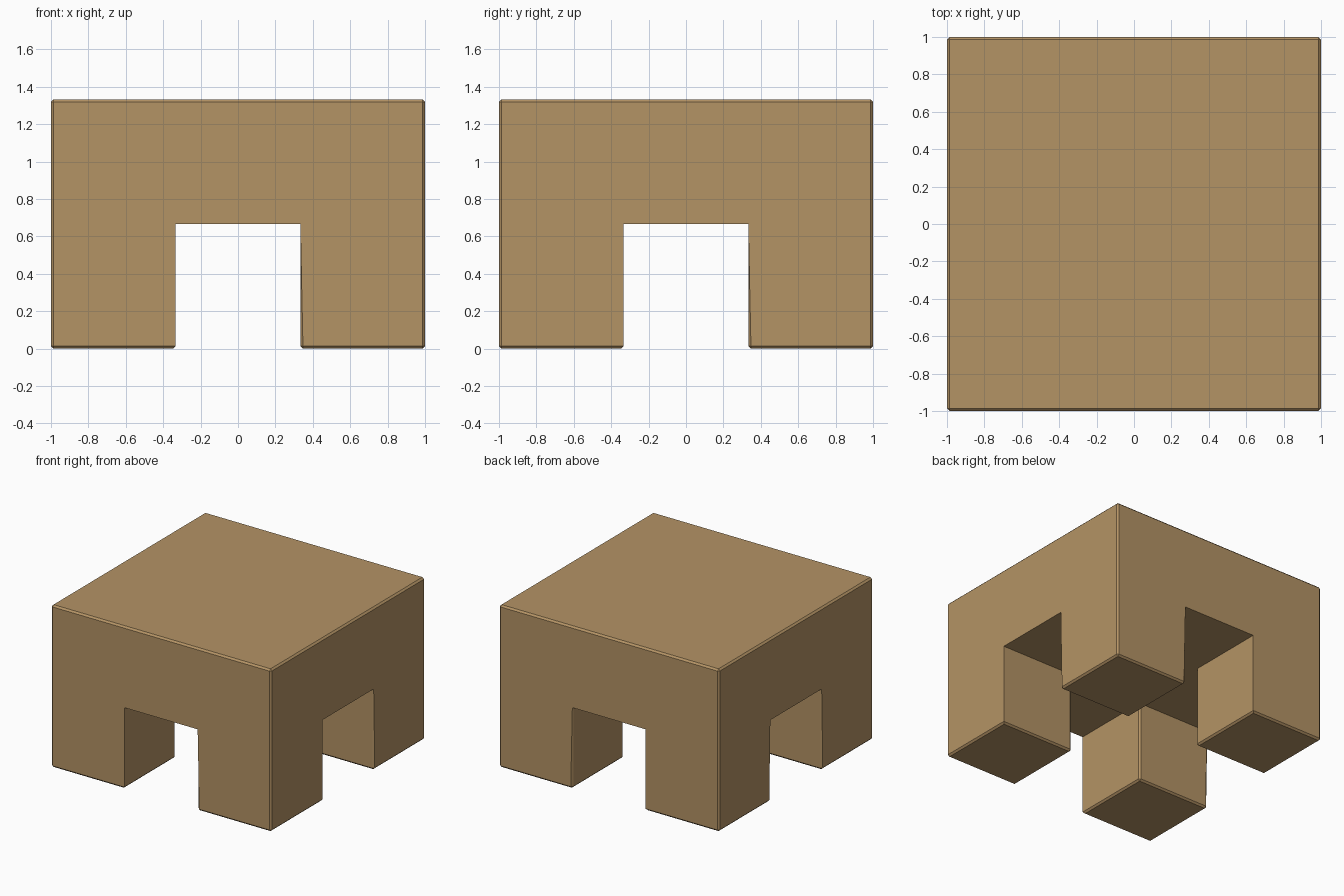
import bpy, bmesh
from mathutils import Vector

if "Cube" in bpy.data.objects:
    bpy.data.objects.remove(bpy.data.objects["Cube"])

T = 1 / 3
XY = [-1, -T, T, 1]          # thirds across
Z = [0, 2 * T, 4 * T]        # leg level, slab level

bm = bmesh.new()


def filled(i, j, k):
    # slab layer is solid, leg layer only has the four corners
    if not (0 <= i < 3 and 0 <= j < 3 and 0 <= k < 2):
        return False
    return k == 1 or (i != 1 and j != 1)


# exposed faces of the block pattern
for i in range(3):
    for j in range(3):
        for k in range(2):
            if not filled(i, j, k):
                continue
            cell = (i, j, k)
            for axis in range(3):
                for side in (0, 1):
                    n = list(cell)
                    n[axis] += 2 * side - 1
                    if filled(*n):
                        continue
                    u, v = (axis + 1) % 3, (axis + 2) % 3
                    pts = []
                    for du, dv in ((0, 0), (1, 0), (1, 1), (0, 1)):
                        c = list(cell)
                        c[axis] += side
                        c[u] += du
                        c[v] += dv
                        pts.append(bm.verts.new((XY[c[0]], XY[c[1]], Z[c[2]])))
                    bm.faces.new(pts if side else pts[::-1])

# weld and merge flat areas
bmesh.ops.remove_doubles(bm, verts=bm.verts[:], dist=1e-4)
bmesh.ops.dissolve_limit(bm, angle_limit=0.02, verts=bm.verts[:], edges=bm.edges[:])
bmesh.ops.recalc_face_normals(bm, faces=bm.faces[:])
bm.normal_update()


def near(a, b):
    return abs(a - b) < 0.01


def chamfered(e):
    # convex edges, except the opening lintels and a few plain opening sides
    if not e.is_convex:
        return False
    m = (e.verts[0].co + e.verts[1].co) / 2
    if near(e.verts[0].co.z, 2 * T) and near(e.verts[1].co.z, 2 * T):
        return False
    if near(m.z, T):
        if near(m.x, -T) and near(abs(m.y), 1):
            return False
        if near(m.y, -T) and near(m.x, 1):
            return False
    return True


bmesh.ops.bevel(bm, geom=[e for e in bm.edges if chamfered(e)], offset=0.014,
                segments=1, affect='EDGES', profile=0.5, clamp_overlap=True)
bmesh.ops.triangulate(bm, faces=[f for f in bm.faces if len(f.verts) > 4])

mesh = bpy.data.meshes.new("table_block")
bm.to_mesh(mesh)
bm.free()

# single wood colour
wood = bpy.data.materials.new("light wood")
wood.diffuse_color = (0.456, 0.292, 0.130, 1)
wood.use_nodes = True
wood.node_tree.nodes["Principled BSDF"].inputs["Base Color"].default_value = wood.diffuse_color
mesh.materials.append(wood)
bpy.context.collection.objects.link(bpy.data.objects.new("table_block", mesh))
